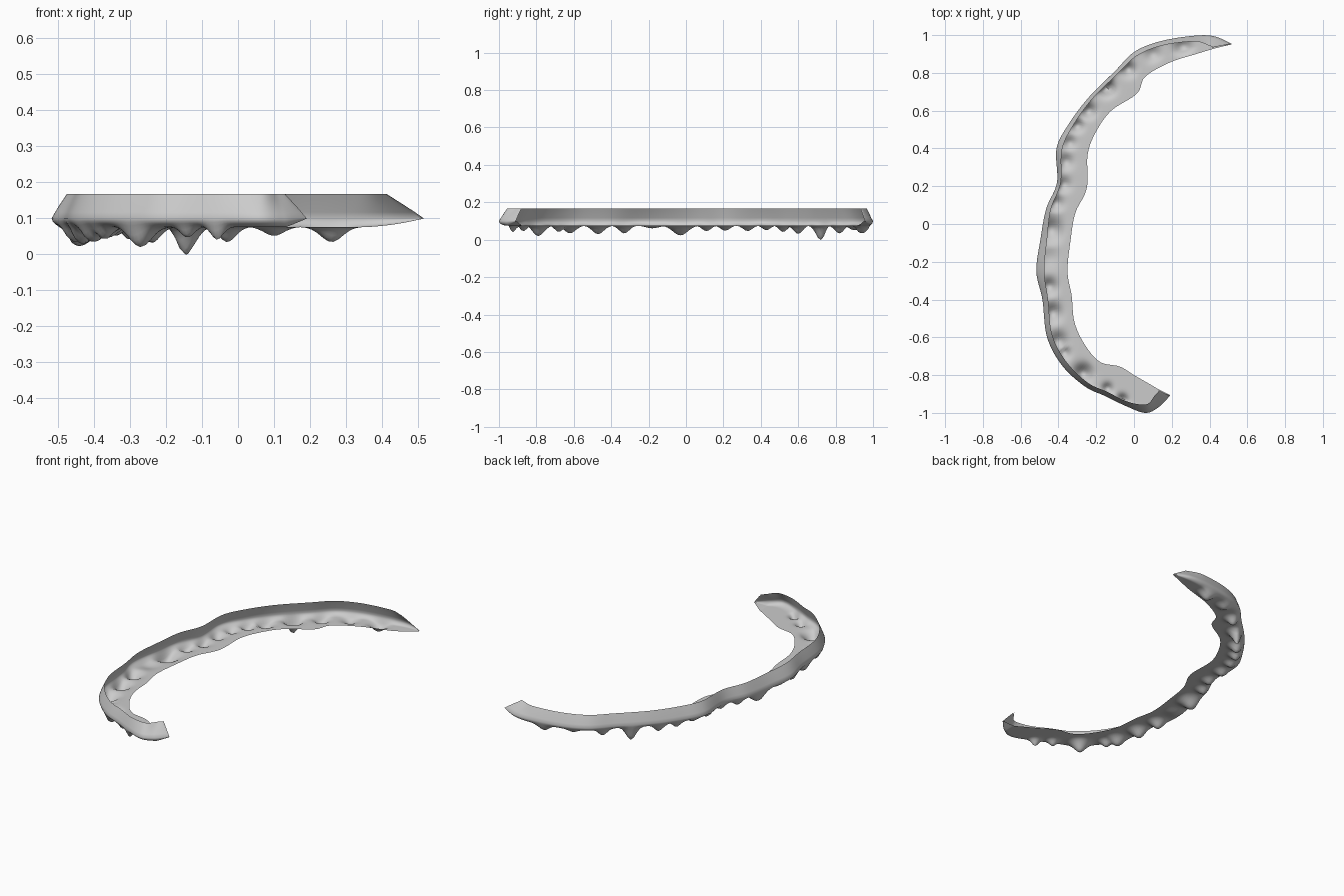
import bpy, bmesh, math
from mathutils import Vector

# Stations along the ledge: outer rim x,y / inner edge x,y / inset of the top edge
STATIONS = [
    (0.19, -0.91, 0.19, -0.905, 0), (0.13, -0.97, 0.13, -0.875, 0.05),
    (0.06, -1.0, 0.07, -0.84, 0.045), (-0.04, -0.965, 0.0, -0.80, 0.025),
    (-0.155, -0.91, -0.075, -0.755, 0.025), (-0.26, -0.86, -0.18, -0.73, 0.025),
    (-0.38, -0.75, -0.26, -0.64, 0.03), (-0.46, -0.60, -0.315, -0.52, 0.03),
    (-0.485, -0.40, -0.33, -0.38, 0.03), (-0.517, -0.25, -0.352, -0.25, 0.042),
    (-0.495, -0.08, -0.335, -0.08, 0.035), (-0.465, 0.08, -0.31, 0.06, 0.025),
    (-0.408, 0.22, -0.25, 0.19, 0.02), (-0.41, 0.40, -0.245, 0.37, 0.03),
    (-0.345, 0.53, -0.20, 0.49, 0.025), (-0.24, 0.67, -0.12, 0.60, 0.02),
    (-0.10, 0.81, 0.015, 0.69, 0.02), (0.0, 0.91, 0.06, 0.78, 0.025),
    (0.13, 0.965, 0.19, 0.855, 0.025), (0.30, 0.995, 0.33, 0.90, 0.03),
    (0.42, 0.995, 0.43, 0.93, 0.04), (0.515, 0.955, 0.515, 0.95, 0),
]
# Hanging lumps: x, y, depth, radius
LUMPS = [
    (-0.06, -0.93, 0.038, 0.03), (-0.14, -0.87, 0.03, 0.03), (-0.27, -0.79, 0.056, 0.05),
    (-0.37, -0.68, 0.035, 0.035), (-0.40, -0.62, 0.042, 0.05), (-0.43, -0.47, 0.047, 0.05),
    (-0.45, -0.33, 0.042, 0.045), (-0.45, -0.18, 0.015, 0.06), (-0.44, -0.03, 0.053, 0.065),
    (-0.41, 0.11, 0.03, 0.04), (-0.37, 0.21, 0.028, 0.04), (-0.36, 0.33, 0.03, 0.04),
    (-0.34, 0.43, 0.025, 0.035), (-0.30, 0.52, 0.035, 0.035), (-0.24, 0.60, 0.045, 0.04),
    (-0.145, 0.72, 0.078, 0.042), (-0.03, 0.82, 0.042, 0.04), (0.10, 0.90, 0.025, 0.045),
    (0.26, 0.94, 0.042, 0.05),
]
TOP, RIM, FLOOR = 0.167, 0.1, 0.076
STEPS, ACROSS = 12, 18


def spline(points, steps):
    """Catmull-Rom through rows of any width."""
    out = []
    n = len(points)
    for i in range(n - 1):
        a, b, c, d = (points[min(max(k, 0), n - 1)] for k in (i - 1, i, i + 1, i + 2))
        for s in range(steps):
            t = s / steps
            out.append([0.5 * (2 * q + (r - p) * t + (2 * p - 5 * q + 4 * r - w) * t * t
                               + (3 * q - p - 3 * r + w) * t ** 3)
                        for p, q, r, w in zip(a, b, c, d)])
    out.append(list(points[-1]))
    return out


def sag(x, y, u):
    """Depth of the lumps at a floor point."""
    deepest = max(d * math.exp(-((x - lx) ** 2 + (y - ly) ** 2) / (r * r) * 1.4)
                  for lx, ly, d, r in LUMPS)
    return deepest * min(1, u / 0.15) * min(1, (1 - u) / 0.35)


# Top-edge tips lean back along the strip at both ends
rows = spline(STATIONS, STEPS)
END = 2 * STEPS
bm = bmesh.new()
grid = []
for i, (ox, oy, ix, iy, inset) in enumerate(rows):
    o, e = Vector((ox, oy)), Vector((ix, iy))
    width = (e - o).length
    top = o + (e - o).normalized() * inset
    first = max(0, 1 - i / END)
    last = max(0, 1 - (len(rows) - 1 - i) / END)
    top += Vector((-0.06, 0.03)) * first ** 1.5 + Vector((-0.105, -0.022)) * last ** 1.5
    ring = []
    # sloped wall
    for k in range(4):
        t = k / 4
        p = top.lerp(o, t + 0.12 * t * (1 - t))
        ring.append(bm.verts.new((p.x, p.y, TOP + (RIM - TOP) * t)))
    # rounded rim into the lumpy floor
    drop = (RIM - FLOOR) * min(1, width / 0.09)
    for k in range(ACROSS + 1):
        u = (k / ACROSS) ** 1.4
        p = o.lerp(e, u)
        curve = math.sqrt(1 - (1 - min(1, u / 0.25)) ** 2)
        z = RIM - drop * curve - sag(p.x, p.y, u)
        ring.append(bm.verts.new((p.x, p.y, z)))
    grid.append(ring)
for a, b in zip(grid, grid[1:]):
    for j in range(len(a) - 1):
        bm.faces.new((a[j], a[j + 1], b[j + 1], b[j]))
bmesh.ops.recalc_face_normals(bm, faces=bm.faces)

# Curved rock ledge as an open shell
mesh = bpy.data.meshes.new("rock_ledge")
bm.to_mesh(mesh)
bm.free()
ledge = bpy.data.objects.new("rock_ledge", mesh)
bpy.context.collection.objects.link(ledge)
bpy.context.view_layer.objects.active = ledge
ledge.select_set(True)
bpy.ops.object.shade_smooth_by_angle(angle=math.radians(50))
